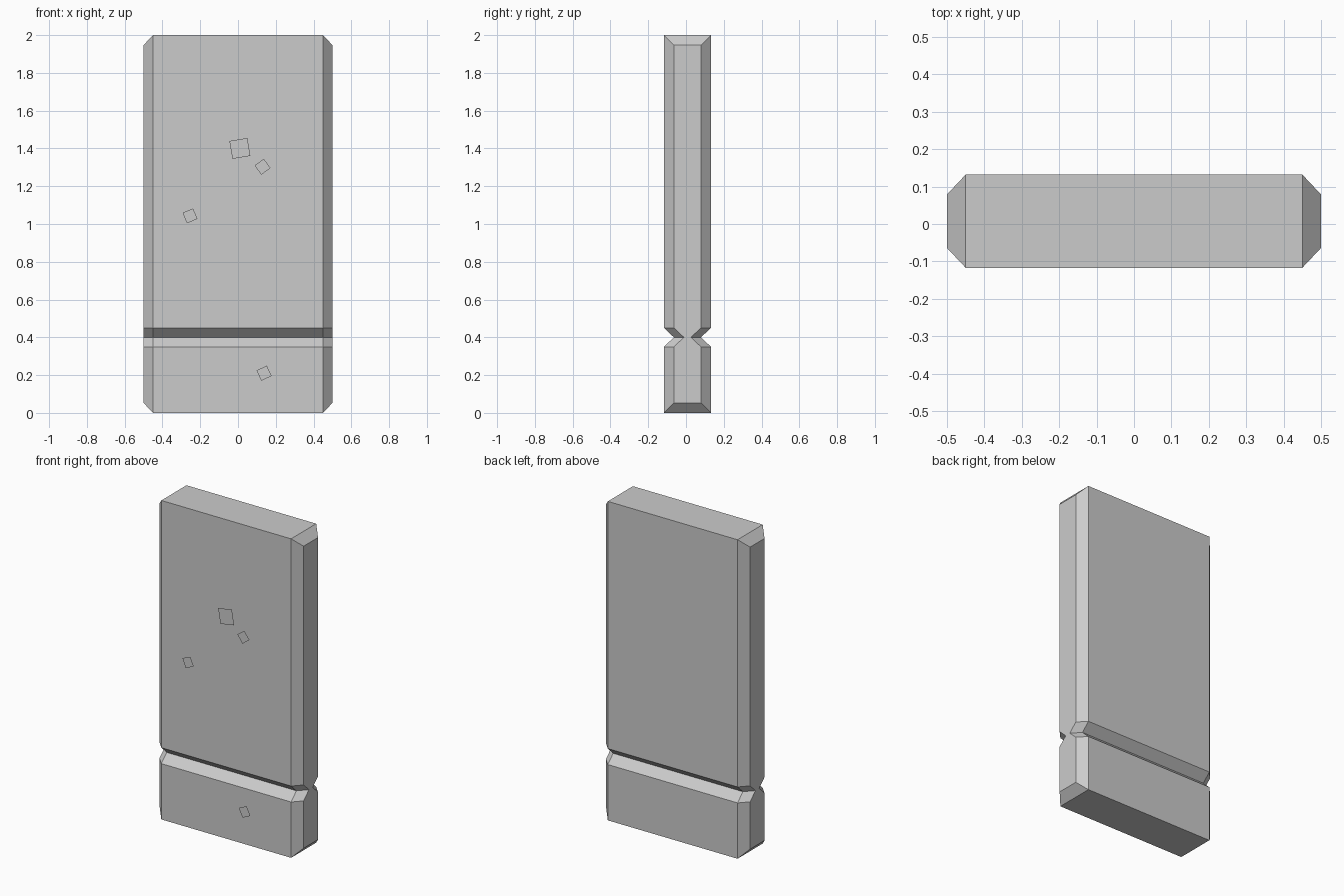
import bpy, bmesh, math

if "Cube" in bpy.data.objects:
    bpy.data.objects.remove(bpy.data.objects["Cube"])

FRONT, BACK = -0.117, 0.132      # slab faces in y
CHAMFER, NOTCH = 0.05, 0.053     # end chamfer and groove depth
GROOVE_Z, GROOVE_HALF = 0.40, 0.05


def side_profile(inset):
    """Slab outline in y-z with a V notch in both long sides."""
    y0, y1 = FRONT + inset, BACK - inset
    z0, z1 = inset, 2.0 - inset
    lo, hi = GROOVE_Z - GROOVE_HALF, GROOVE_Z + GROOVE_HALF
    front = [(y0, z0), (y0, lo), (y0 + NOTCH, GROOVE_Z), (y0, hi), (y0, z1)]
    back = [(y1, z1), (y1, hi), (y1 - NOTCH, GROOVE_Z), (y1, lo), (y1, z0)]
    return front + back


# Slab: grooved outline lofted along x, tapering at both ends
bm = bmesh.new()
rings = []
for x, inset in ((-0.5, 0.053), (-0.5 + CHAMFER, 0), (0.5 - CHAMFER, 0), (0.5, 0.053)):
    rings.append([bm.verts.new((x, y, z)) for y, z in side_profile(inset)])
for a, b in zip(rings, rings[1:]):
    for i in range(len(a)):
        j = (i + 1) % len(a)
        bm.faces.new((a[i], a[j], b[j], b[i]))
bm.faces.new(rings[0])
bm.faces.new(rings[-1])
bmesh.ops.recalc_face_normals(bm, faces=bm.faces)
mesh = bpy.data.meshes.new("slab")
bm.to_mesh(mesh)
bm.free()
bpy.context.collection.objects.link(bpy.data.objects.new("slab", mesh))

# Small square flakes just in front of the slab: x, z, size, turn
flakes = [(0.01, 1.40, 0.096, 9.5), (0.13, 1.303, 0.06, 36),
          (-0.254, 1.043, 0.06, 23), (0.138, 0.21, 0.06, 25)]
for n, (x, z, size, turn) in enumerate(flakes, 1):
    bpy.ops.mesh.primitive_plane_add(size=size, location=(x, -0.132, z),
                                     rotation=(math.pi / 2, -math.radians(turn), 0))
    bpy.context.object.name = f"surface_flake_{n}"
